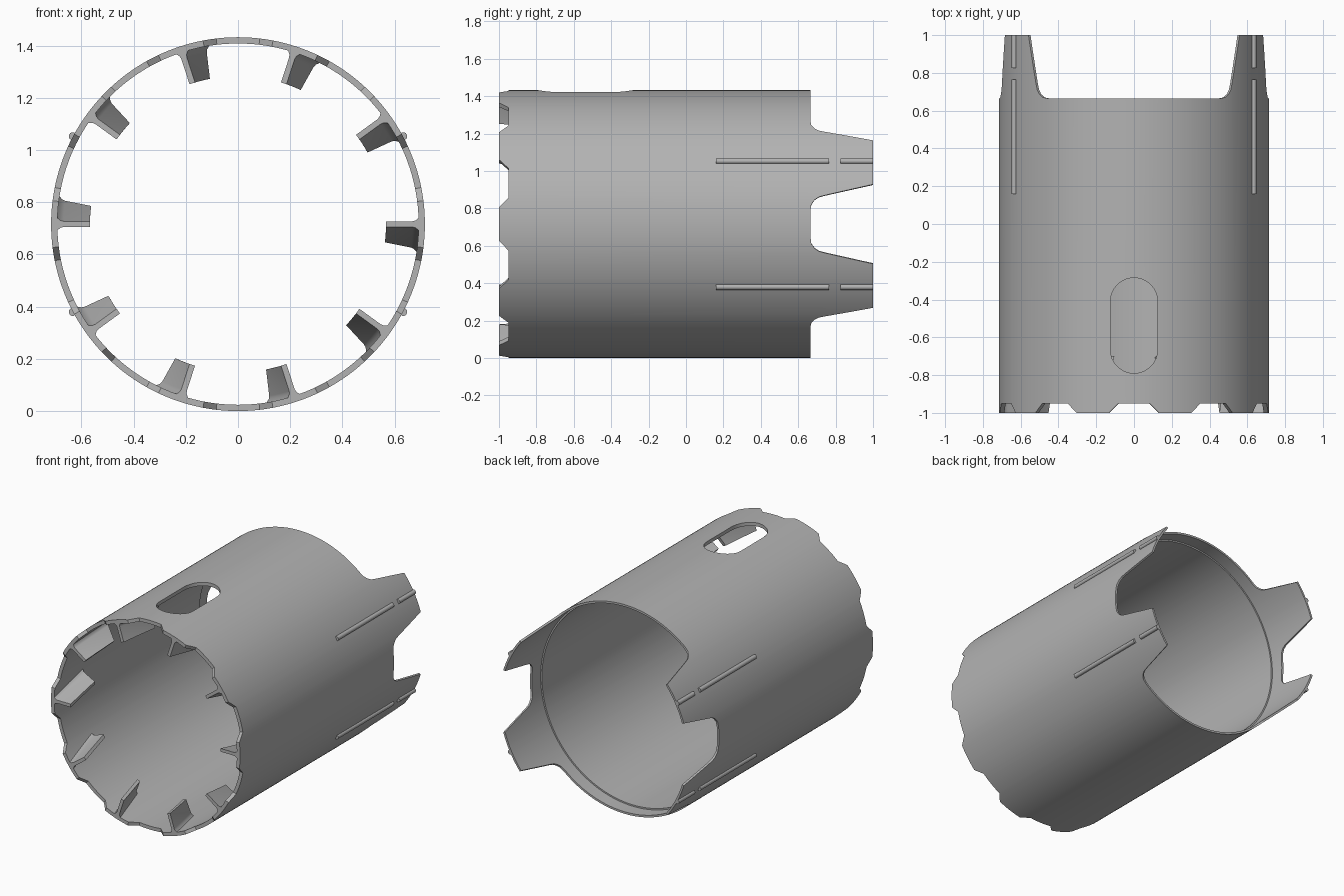
import bpy
import bmesh
from math import sin, cos, radians, pi

cube = bpy.data.objects.get("Cube")
if cube:
    bpy.data.objects.remove(cube, do_unlink=True)

R, R_IN, R_REAR = 0.716, 0.692, 0.702    # outer, inner and rear counterbore radii
STEP_Y, BACK_Y = 0.57, 0.665
TAB_ANGLES = (28, 152, 208, 332)
FIN_LEN, FIN_SWEEP = 0.3, 7

grey = bpy.data.materials.new("grey_plastic")
grey.use_nodes = True
colour = (0.45, 0.45, 0.45, 1)
grey.diffuse_color = colour
grey.node_tree.nodes["Principled BSDF"].inputs["Base Color"].default_value = colour


def polar(r, deg, y, side=0.0):
    """Point around the tube axis, optionally shifted sideways."""
    a = radians(deg)
    return (r * cos(a) - side * sin(a), y, R + r * sin(a) + side * cos(a))


def finish(bm, name, smooth=True):
    bmesh.ops.recalc_face_normals(bm, faces=bm.faces)
    mesh = bpy.data.meshes.new(name)
    bm.to_mesh(mesh)
    bm.free()
    mesh.materials.append(grey)
    ob = bpy.data.objects.new(name, mesh)
    bpy.context.collection.objects.link(ob)
    if smooth:
        shade(ob)
    return ob


def shade(ob):
    bpy.ops.object.select_all(action="DESELECT")
    ob.select_set(True)
    bpy.context.view_layer.objects.active = ob
    bpy.ops.object.shade_smooth_by_angle(angle=radians(30))


def loft(bm, loops, closed):
    """Join equal vertex loops; cap the ends unless closed."""
    rows = [[bm.verts.new(p) for p in loop] for loop in loops]
    pairs = list(zip(rows, rows[1:]))
    if closed:
        pairs.append((rows[-1], rows[0]))
    else:
        bm.faces.new(rows[0])
        bm.faces.new(rows[-1])
    n = len(rows[0])
    for a, b in pairs:
        for i in range(n):
            j = (i + 1) % n
            bm.faces.new((a[i], a[j], b[j], b[i]))


def interpolate(x, points):
    for (x0, y0), (x1, y1) in zip(points, points[1:]):
        if x <= x1:
            return y0 + (y1 - y0) * max(0, x - x0) / (x1 - x0)
    return points[-1][1]


# Edge outlines by angular distance from a tooth or tab centre
tooth = [(0, -1), (7.2, -1), (11.3, -0.95), (18, -0.95)]
tab = [(0, 1), (10.7, 1), (15.6, 0.74), (16.3, 0.71), (17.6, 0.687),
       (19.6, 0.67), (22.3, BACK_Y), (180, BACK_Y)]


def front_edge(deg):
    return interpolate(abs((deg + 18) % 36 - 18), tooth)


def back_edge(deg):
    return interpolate(min(abs((deg - t + 180) % 360 - 180) for t in TAB_ANGLES), tab)


# Tube with toothed front edge, rear tabs and rear counterbore
stops = set(range(0, 360, 2))
for k in range(10):
    for d, _ in tooth[1:3]:
        stops |= {(k * 36 + d) % 360, (k * 36 - d) % 360}
for t in TAB_ANGLES:
    for d, _ in tab[1:-1]:
        stops |= {round(t + d, 3) % 360, round(t - d, 3) % 360}
loops = []
for deg in sorted(stops):
    f, b = front_edge(deg), back_edge(deg)
    section = [(R, f), (R, b), (R_REAR, b), (R_REAR, STEP_Y), (R_IN, STEP_Y), (R_IN, f)]
    loops.append([polar(r, deg, y) for r, y in section])
bm = bmesh.new()
loft(bm, loops, True)
tube = finish(bm, "tube_body", smooth=False)

# Slot cutter for the top window
bm = bmesh.new()
outline = []
for centre, start in ((-0.41, 0), (-0.665, pi)):
    for i in range(17):
        a = start + pi * i / 16
        outline.append((0.125 * cos(a), centre + 0.125 * sin(a)))
loft(bm, [[(x, y, z) for x, y in outline] for z in (1.2, 1.6)], False)
cutter = finish(bm, "slot_cutter", smooth=False)
cutter.hide_render = True
cut = tube.modifiers.new("slot", "BOOLEAN")
cut.object = cutter
cut.operation = "DIFFERENCE"
cut.solver = "EXACT"
bpy.context.view_layer.objects.active = tube
bpy.ops.object.modifier_apply(modifier=cut.name)
bpy.data.objects.remove(cutter, do_unlink=True)
shade(tube)

# Swept inner fins with flared roots
fin_profile = [(0.7, 0.03), (0.69, 0.022), (0.68, 0.014), (0.668, 0.011), (0.567, 0.011)]
outline = [(r, w) for r, w in fin_profile] + [(r, -w) for r, w in reversed(fin_profile)]
for k in range(10):
    loops = []
    for i in range(11):
        loop = []
        for r, w in outline:
            reach = i / 10 * (1 - 0.15 * (0.7 - r) / 0.133)
            loop.append(polar(r, k * 36 - FIN_SWEEP * reach, -1 + FIN_LEN * reach, w))
        loops.append(loop)
    bm = bmesh.new()
    loft(bm, loops, False)
    finish(bm, f"inner_fin_{k + 1}")

# Raised ribs running onto each tab
for k, t in enumerate(TAB_ANGLES):
    for part, y0, y1 in (("long", 0.16, 0.765), ("short", 0.825, 1)):
        bm = bmesh.new()
        circle = [2 * pi * i / 16 for i in range(16)]
        loft(bm, [[polar(R + 0.002 + 0.014 * cos(a), t, y, 0.015 * sin(a))
                   for a in circle] for y in (y0, y1)], False)
        finish(bm, f"{part}_rib_{k + 1}")
